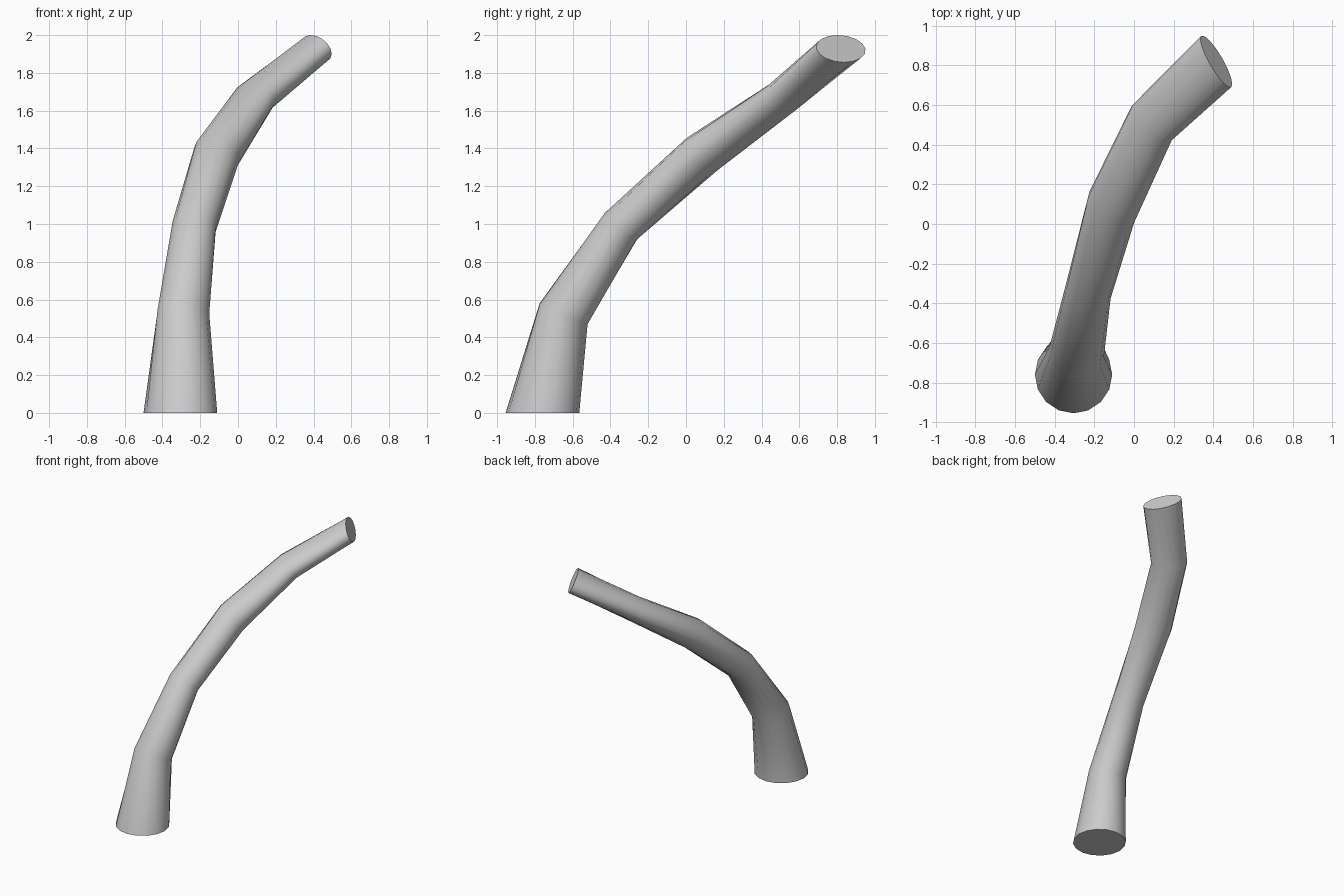
import bpy, bmesh
from math import sin, cos, pi, radians, sqrt
from mathutils import Vector

if "Cube" in bpy.data.objects:
    bpy.data.objects.remove(bpy.data.objects["Cube"])

SIDES = 16

# Stations along the tube: centre, heading from +y towards +x (degrees),
# upward part of the section normal, half width, half thickness
STATIONS = [
    ((-0.305, -0.76, 0.0), 0, 1.0, 0.195, 0.195),
    ((-0.29, -0.648, 0.525), 10, 0.92, 0.14, 0.14),
    ((-0.232, -0.345, 0.988), 15, 0.746, 0.118, 0.112),
    ((-0.112, 0.085, 1.37), 34.5, 0.6, 0.137, 0.115),
    ((0.09, 0.51, 1.67), 41, 0.53, 0.133, 0.09),
    ((0.415, 0.82, 1.928), 60, 0.43, 0.15, 0.08),
]


def ring(bm, centre, heading, rise, width, thick):
    """Elliptical section: level across its width, tilted by its rise."""
    a = radians(heading)
    flat = sqrt(1 - rise * rise)
    across = Vector((cos(a), -sin(a), 0)) * width
    over = Vector((-rise * sin(a), -rise * cos(a), flat)) * thick
    c = Vector(centre)
    return [bm.verts.new(c + across * cos(2 * pi * i / SIDES)
                         + over * sin(2 * pi * i / SIDES))
            for i in range(SIDES)]


# Bent tapering tube with closed ends
bm = bmesh.new()
rings = [ring(bm, *s) for s in STATIONS]
for low, high in zip(rings, rings[1:]):
    for i in range(SIDES):
        j = (i + 1) % SIDES
        bm.faces.new((low[i], low[j], high[j], high[i]))
bm.faces.new(rings[0])
bm.faces.new(rings[-1])
bmesh.ops.recalc_face_normals(bm, faces=bm.faces)

mesh = bpy.data.meshes.new("bent_tube")
bm.to_mesh(mesh)
bm.free()
tube = bpy.data.objects.new("bent_tube", mesh)
bpy.context.collection.objects.link(tube)

# Smooth sides, crisp end caps
bpy.context.view_layer.objects.active = tube
tube.select_set(True)
bpy.ops.object.shade_smooth_by_angle(angle=radians(50))
